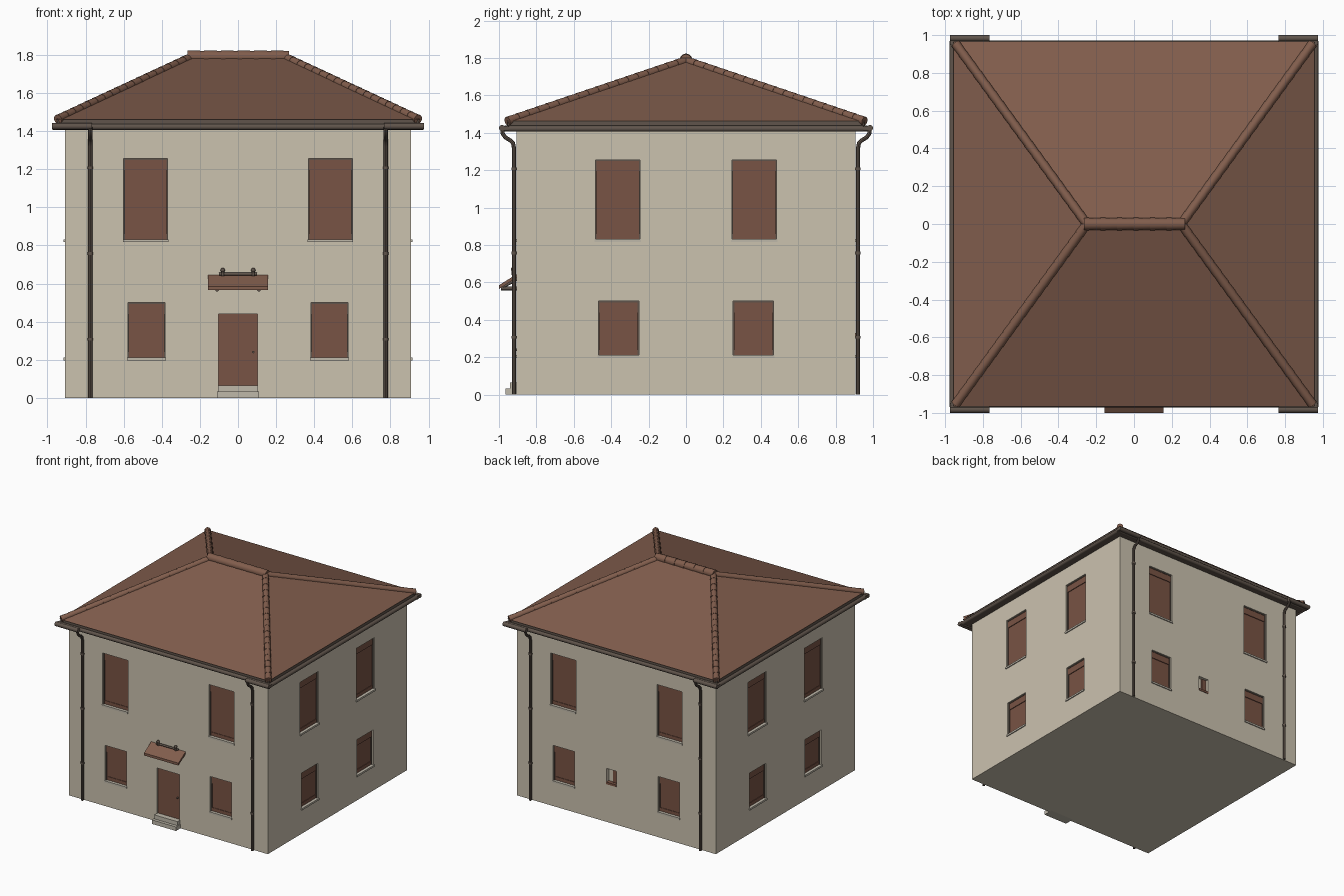
import bpy, bmesh, math
from mathutils import Vector, Matrix

cube = bpy.data.objects.get("Cube")
if cube:
    bpy.data.objects.remove(cube, do_unlink=True)


def material(name, rgb):
    m = bpy.data.materials.new(name)
    m.use_nodes = True
    m.diffuse_color = (*rgb, 1)
    m.node_tree.nodes["Principled BSDF"].inputs["Base Color"].default_value = (*rgb, 1)
    return m


CREAM = material("cream plaster", (0.60, 0.54, 0.43))
TILE = material("roof tile brown", (0.22, 0.11, 0.073))
SHUTTER = material("shutter brown", (0.19, 0.087, 0.058))
METAL = material("gutter grey brown", (0.115, 0.088, 0.07))
STONE = material("pale stone", (0.52, 0.48, 0.40))


def finish(name, bm, mat, smooth=False):
    bmesh.ops.recalc_face_normals(bm, faces=bm.faces)
    me = bpy.data.meshes.new(name)
    bm.to_mesh(me)
    bm.free()
    me.materials.append(mat)
    ob = bpy.data.objects.new(name, me)
    bpy.context.collection.objects.link(ob)
    if smooth:
        bpy.ops.object.select_all(action='DESELECT')
        ob.select_set(True)
        bpy.context.view_layer.objects.active = ob
        bpy.ops.object.shade_smooth_by_angle(angle=math.radians(40))
    return ob


def add_box(bm, x, y, z, turn=Matrix()):
    """Box from (low, high) ranges, turned about the origin."""
    lo, hi = Vector((x[0], y[0], z[0])), Vector((x[1], y[1], z[1]))
    mat = turn @ Matrix.Translation((lo + hi) / 2) @ Matrix.Diagonal((*(hi - lo), 1))
    bmesh.ops.create_cube(bm, size=1, matrix=mat)


def add_rod(bm, a, b, r1, r2=None, sides=12):
    a, b = Vector(a), Vector(b)
    d = b - a
    mat = Matrix.Translation((a + b) / 2) @ d.to_track_quat('Z', 'Y').to_matrix().to_4x4()
    bmesh.ops.create_cone(bm, cap_ends=True, segments=sides, radius1=r1,
                          radius2=r1 if r2 is None else r2, depth=d.length, matrix=mat)


def box(name, x, y, z, mat):
    bm = bmesh.new()
    add_box(bm, x, y, z)
    return finish(name, bm, mat)


WALL, TOP = 0.907, 1.42
DEPTH = 0.03

# Openings: face name, turn about z, and (x range, z range) on that face
upper, lower = (0.83, 1.255), (0.21, 0.50)
front_windows = [((s - w, s + w), z) for w, z, c in ((0.115, upper, 0.485), (0.098, lower, 0.48))
                 for s in (-c, c)]
side_windows = [((s - w, s + w), z) for w, z, c in ((0.12, upper, 0.365), (0.108, lower, 0.36))
                for s in (-c, c)]
door = ((-0.103, 0.103), (0.065, 0.44))
hatch = ((-0.09, 0.0), (0.32, 0.44))
sides = [("front", 0, front_windows), ("right", 90, side_windows),
         ("back", 180, front_windows), ("left", 270, side_windows)]

# Walls with recessed openings
walls = box("walls", (-WALL, WALL), (-WALL, WALL), (0, TOP), CREAM)
bm = bmesh.new()
for face, angle, windows in sides:
    turn = Matrix.Rotation(math.radians(angle), 4, 'Z')
    extra = {"front": [door], "back": [hatch]}.get(face, [])
    for x, z in windows + extra:
        add_box(bm, x, (-WALL - 0.1, -WALL + DEPTH), z, turn)
cutter = finish("opening_cutter", bm, CREAM)
cutter.hide_render = True
mod = walls.modifiers.new("openings", 'BOOLEAN')
mod.object, mod.operation, mod.solver = cutter, 'DIFFERENCE', 'EXACT'
deps = bpy.context.evaluated_depsgraph_get()
walls.data = bpy.data.meshes.new_from_object(walls.evaluated_get(deps))
walls.modifiers.clear()
bpy.data.objects.remove(cutter, do_unlink=True)

# Shutters with top box and bottom rail, thin frames and sills
for face, angle, windows in sides:
    turn = Matrix.Rotation(math.radians(angle), 4, 'Z')
    panel, frame, sill = bmesh.new(), bmesh.new(), bmesh.new()
    back = -WALL + DEPTH + 0.005
    for (x0, x1), (z0, z1) in windows:
        add_box(panel, (x0, x1), (back - 0.015, back), (z0, z1), turn)
        add_box(panel, (x0 + 0.006, x1 - 0.006), (back - 0.021, back), (z1 - 0.06, z1), turn)
        add_box(panel, (x0 + 0.006, x1 - 0.006), (back - 0.019, back), (z0, z0 + 0.03), turn)
        for x in (x0, x1 - 0.006):
            add_box(frame, (x, x + 0.006), (back - 0.024, back), (z0, z1), turn)
        add_box(frame, (x0, x1), (back - 0.024, back), (z1 - 0.006, z1), turn)
        add_box(sill, (x0 - 0.004, x1 + 0.004), (-WALL - 0.008, back), (z0 - 0.013, z0 + 0.002), turn)
    finish(face + "_shutters", panel, SHUTTER)
    finish(face + "_shutter_frames", frame, METAL)
    finish(face + "_sills", sill, STONE)

# Back hatch: half-covered panel
box("back_hatch_panel", (0.0, 0.045), (WALL - DEPTH - 0.005, WALL - DEPTH + 0.008),
    hatch[1], SHUTTER)
box("back_hatch_ledge", (0.0, 0.09), (WALL - DEPTH, WALL + 0.004), (0.312, 0.33), SHUTTER)

# Door with handle, and two steps
box("door", door[0], (-WALL + 0.01, -WALL + DEPTH + 0.005), door[1], SHUTTER)
bm = bmesh.new()
add_rod(bm, (0.08, -WALL + 0.02, 0.24), (0.08, -WALL - 0.005, 0.24), 0.006)
finish("door_handle", bm, METAL, True)
bm = bmesh.new()
add_box(bm, (-0.11, 0.11), (-0.965, -0.88), (0, 0.033))
add_box(bm, (-0.105, 0.105), (-0.94, -0.88), (0.033, 0.066))
finish("steps", bm, STONE)

# Sloping door canopy on brackets, with scroll rail above
bm = bmesh.new()
profile = [(-1.0, 0.565), (-1.0, 0.585), (-0.905, 0.645), (-0.905, 0.625)]
end = bm.faces.new([bm.verts.new((-0.157, y, z)) for y, z in profile])
out = bmesh.ops.extrude_face_region(bm, geom=[end])
bmesh.ops.translate(bm, vec=(0.314, 0, 0),
                    verts=[v for v in out["geom"] if isinstance(v, bmesh.types.BMVert)])
finish("door_canopy", bm, TILE)
bm = bmesh.new()
for s in (-1, 1):
    x = 0.11 * s
    add_rod(bm, (x, -0.99, 0.568), (x, -0.90, 0.568), 0.01)
    add_rod(bm, (x, -0.98, 0.575), (x, -0.90, 0.62), 0.008)
    add_rod(bm, (0.08 * s, -0.925, 0.64), (0.08 * s, -0.925, 0.67), 0.008)
    bmesh.ops.create_uvsphere(bm, u_segments=10, v_segments=6, radius=0.012,
                              matrix=Matrix.Translation((0.08 * s, -0.925, 0.67)))
add_rod(bm, (-0.1, -0.92, 0.65), (0.1, -0.92, 0.65), 0.008)
finish("canopy_brackets", bm, METAL, True)

# Eaves: soffit board and edging under the tiles
box("soffit", (-0.96, 0.96), (-0.96, 0.96), (1.41, 1.435), METAL)
box("eaves_edging", (-0.95, 0.95), (-0.955, 0.955), (1.435, 1.462), METAL)

# Hipped roof
EX, EY, EZ, RX, RZ = 0.955, 0.965, 1.462, 0.25, 1.79
bm = bmesh.new()
eave = [bm.verts.new((x * EX, y * EY, EZ)) for x, y in ((-1, -1), (1, -1), (1, 1), (-1, 1))]
west, east = bm.verts.new((-RX, 0, RZ)), bm.verts.new((RX, 0, RZ))
for f in ((eave[0], eave[1], east, west), (eave[1], eave[2], east),
          (eave[2], eave[3], west, east), (eave[3], eave[0], west), eave[::-1]):
    bm.faces.new(f)
finish("roof", bm, TILE)


# Overlapping rounded tiles along ridge and hips
def tile_run(bm, a, b, count, radius):
    a, b = Vector(a), Vector(b)
    for i in range(count):
        add_rod(bm, a.lerp(b, i / count), a.lerp(b, (i + 1.1) / count), radius, radius * 0.9)


bm = bmesh.new()
tile_run(bm, (-RX - 0.015, 0, RZ), (RX + 0.01, 0, RZ), 6, 0.034)
for sx in (-1, 1):
    for sy in (-1, 1):
        tile_run(bm, (sx * 0.945, sy * 0.955, EZ), (sx * RX, 0, RZ - 0.005), 18, 0.025)
finish("ridge_and_hip_tiles", bm, TILE, True)

# Gutters along all eaves, wider at the downpipe corners
bm = bmesh.new()
for s in (-1, 1):
    add_rod(bm, (s * 0.96, -0.97, 1.422), (s * 0.96, 0.97, 1.422), 0.016)
    add_rod(bm, (-0.97, s * 0.955, 1.422), (0.97, s * 0.955, 1.422), 0.016)
    for t in (-1, 1):
        add_rod(bm, (s * 0.765, t * 0.983, 1.425), (s * 0.975, t * 0.983, 1.425), 0.017)
        add_box(bm, tuple(sorted((s * 0.765, s * 0.975))), tuple(sorted((t * 0.95, t * 0.983))),
                (1.412, 1.436))
finish("gutters", bm, METAL, True)

# Downpipes with a swan neck at the top
for sx, across in ((-1, "right"), (1, "left")):
    for sy, along in ((-1, "front"), (1, "back")):
        cu = bpy.data.curves.new("pipe_path", 'CURVE')
        cu.dimensions, cu.bevel_depth, cu.bevel_resolution = '3D', 0.011, 2
        cu.use_fill_caps = True
        path = [(0.983, 1.42), (0.98, 1.395), (0.965, 1.375), (0.94, 1.36),
                (0.925, 1.345), (0.92, 1.32), (0.92, 0.0)]
        sp = cu.splines.new('POLY')
        sp.points.add(len(path) - 1)
        for p, (y, z) in zip(sp.points, path):
            p.co = (sx * 0.775, sy * y, z, 1)
        helper = bpy.data.objects.new("pipe_helper", cu)
        bpy.context.collection.objects.link(helper)
        me = bpy.data.meshes.new_from_object(
            helper.evaluated_get(bpy.context.evaluated_depsgraph_get()))
        bpy.data.objects.remove(helper, do_unlink=True)
        bm = bmesh.new()
        bm.from_mesh(me)
        for z in (0.3, 0.75, 1.2):
            add_rod(bm, (sx * 0.775, sy * 0.92, z), (sx * 0.775, sy * 0.92, z + 0.015), 0.014)
        finish(along + "_" + across + "_downpipe", bm, METAL, True)
